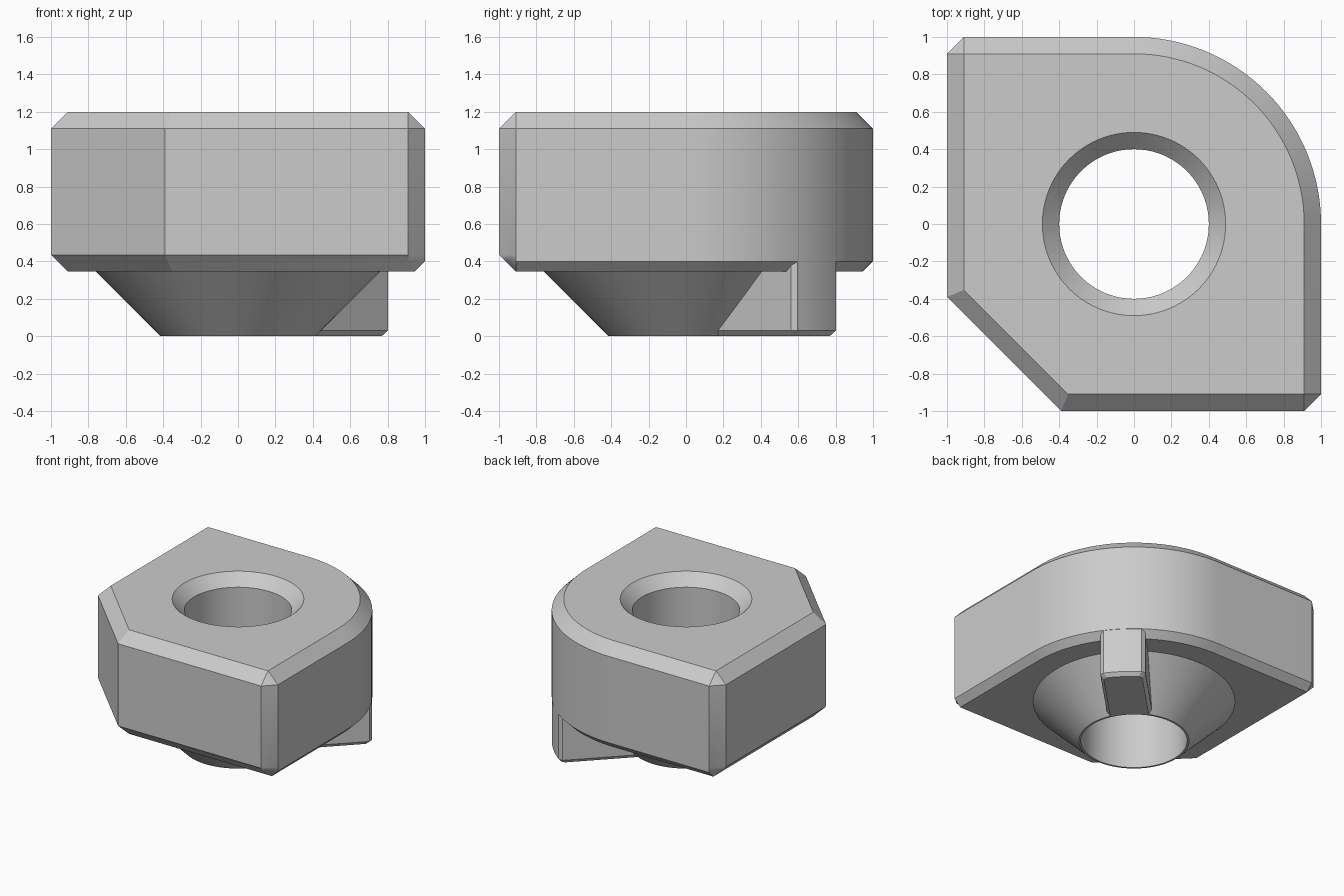
import bpy, bmesh
from math import sin, cos, asin, pi, sqrt, radians

if "Cube" in bpy.data.objects:
    bpy.data.objects.remove(bpy.data.objects["Cube"], do_unlink=True)

grey = bpy.data.materials.new("plain grey")
grey.use_nodes = True
grey.diffuse_color = (0.6, 0.6, 0.6, 1)
grey.node_tree.nodes["Principled BSDF"].inputs["Base Color"].default_value = (0.6, 0.6, 0.6, 1)


def loft(name, rings):
    """Closed solid through a stack of rings with equal point counts."""
    bm = bmesh.new()
    loops = [[bm.verts.new(p) for p in ring] for ring in rings]
    n = len(loops[0])
    for low, high in zip(loops, loops[1:]):
        for i in range(n):
            j = (i + 1) % n
            bm.faces.new((low[i], low[j], high[j], high[i]))
    bm.faces.new(loops[0][::-1])
    bm.faces.new(loops[-1])
    bmesh.ops.remove_doubles(bm, verts=bm.verts, dist=1e-5)
    bmesh.ops.recalc_face_normals(bm, faces=bm.faces)
    mesh = bpy.data.meshes.new(name)
    bm.to_mesh(mesh)
    bm.free()
    mesh.materials.append(grey)
    obj = bpy.data.objects.new(name, mesh)
    bpy.context.collection.objects.link(obj)
    return obj


def circle(r, z, n=96):
    return [(r * cos(2 * pi * i / n), r * sin(2 * pi * i / n), z) for i in range(n)]


def combine(target, tool, operation):
    """Apply a boolean and remove the tool."""
    mod = target.modifiers.new(operation, 'BOOLEAN')
    mod.operation, mod.object, mod.solver = operation, tool, 'EXACT'
    bpy.context.view_layer.objects.active = target
    bpy.ops.object.modifier_apply(modifier=mod.name)
    bpy.data.objects.remove(tool, do_unlink=True)


# Block: square plan with one rounded and one cut corner
C = 0.09       # main chamfer
CUT = 0.39     # where the cut corner starts


def plan(z, a, b):
    """Plan ring; a insets front, left and cut sides, b insets right, arc and back."""
    k = CUT - a * (sqrt(2) - 1)
    arc = [((1 - b) * cos(pi / 2 * i / 32), (1 - b) * sin(pi / 2 * i / 32)) for i in range(33)]
    pts = [(-k, a - 1), (1 - C, a - 1), (1 - b, C - 1)] + arc
    pts += [(C - 1, 1 - b), (a - 1, 1 - C), (a - 1, -k)]
    return [(x, y, z) for x, y in pts]


S, BASE, TOP = 0.055, 0.345, 1.2
block = loft("block", [
    plan(BASE, C, S),
    plan(BASE + S, C - S, 0),
    plan(BASE + C, 0, 0),
    plan(TOP - C, 0, 0),
    plan(TOP, C, C)])

# Conical boss under the block
boss = loft("boss", [circle(0.415, 0), circle(0.80, 0.385)])

# Locating tab along the diagonal below the rounded corner


def tab_ring(z, inset):
    w, r, c = 0.17 - inset, 0.9985 - inset, 0.025
    t = asin((w - c) / r)
    pts = [(0.2, -w), (r * cos(t) - c, -w)]
    pts += [(r * cos(t * i / 5), r * sin(t * i / 5)) for i in range(-5, 6)]
    pts += [(r * cos(t) - c, w), (0.2, w)]
    h = sqrt(0.5)
    return [((x - y) * h, (x + y) * h, z) for x, y in pts]


tab = loft("tab", [tab_ring(0, 0.025), tab_ring(0.03, 0), tab_ring(0.42, 0)])

# Through hole with countersunk mouth
bore = loft("bore", [circle(0.4, -0.1), circle(0.4, TOP - C),
                     circle(0.4 + C, TOP), circle(0.5 + C, TOP + 0.1)])

combine(block, boss, 'UNION')
combine(block, tab, 'UNION')
combine(block, bore, 'DIFFERENCE')

# Smooth round walls, crisp chamfers
bpy.ops.object.select_all(action='DESELECT')
block.select_set(True)
bpy.context.view_layer.objects.active = block
bpy.ops.object.shade_smooth_by_angle(angle=radians(25))
